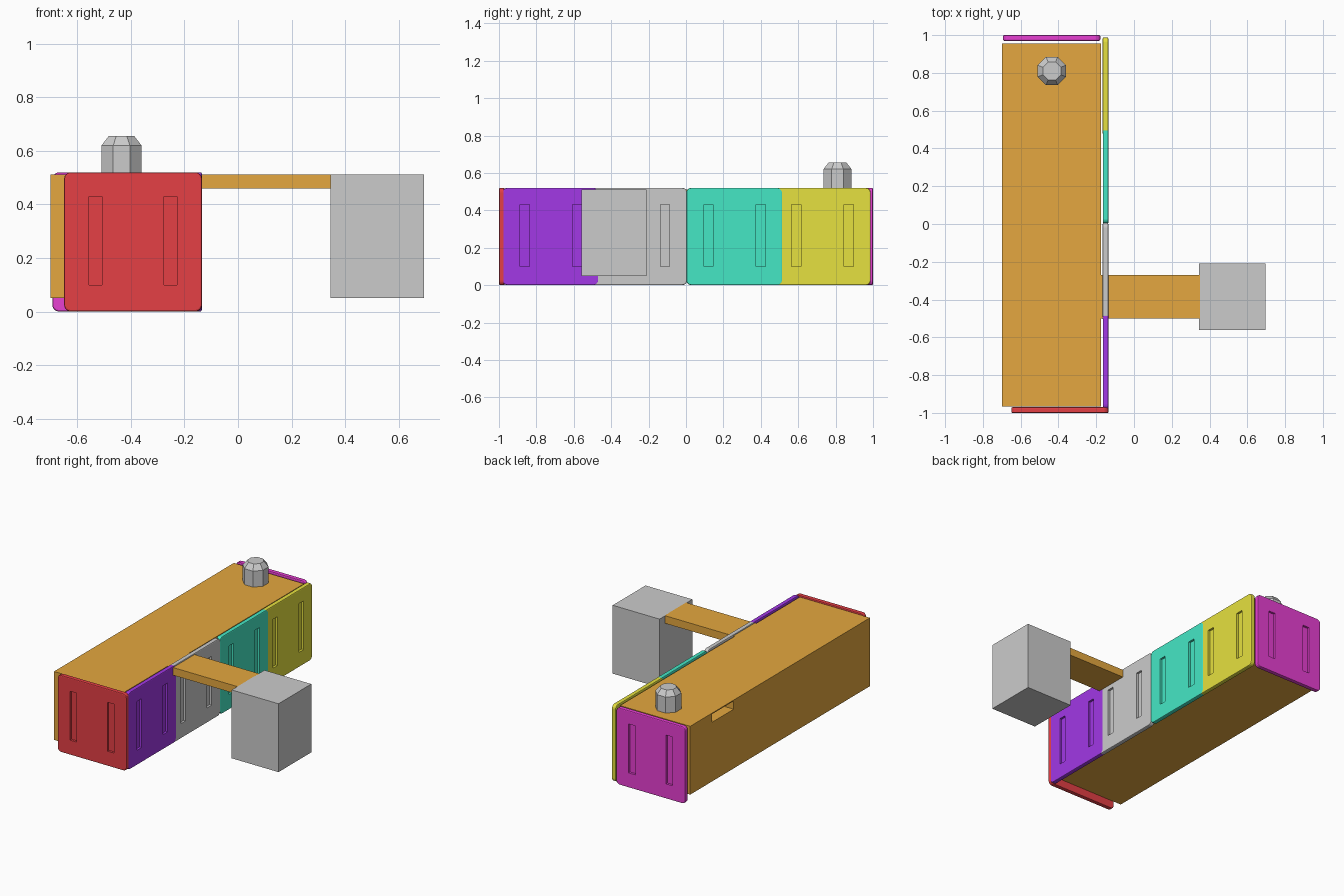
import bpy, bmesh, math
from mathutils import Matrix, Vector

if "Cube" in bpy.data.objects:
    bpy.data.objects.remove(bpy.data.objects["Cube"])


def material(name, rgb):
    m = bpy.data.materials.new(name)
    m.diffuse_color = (*rgb, 1)
    m.use_nodes = True
    m.node_tree.nodes["Principled BSDF"].inputs["Base Color"].default_value = m.diffuse_color
    return m


def make_object(name, bm, mat=None):
    bmesh.ops.recalc_face_normals(bm, faces=bm.faces)
    me = bpy.data.meshes.new(name)
    bm.to_mesh(me)
    bm.free()
    ob = bpy.data.objects.new(name, me)
    bpy.context.collection.objects.link(ob)
    if mat:
        me.materials.append(mat)
    return ob


def add_cube(bm, lo, hi):
    lo, hi = Vector(lo), Vector(hi)
    mat = Matrix.Translation((lo + hi) / 2) @ Matrix.Diagonal((*(hi - lo), 1))
    return bmesh.ops.create_cube(bm, size=1, matrix=mat)


def box(name, lo, hi, mat=None):
    bm = bmesh.new()
    add_cube(bm, lo, hi)
    return make_object(name, bm, mat)


def cut(ob, cutter):
    mod = ob.modifiers.new("cut", 'BOOLEAN')
    mod.operation = 'DIFFERENCE'
    mod.solver = 'EXACT'
    mod.object = cutter
    bpy.context.view_layer.objects.active = ob
    bpy.ops.object.modifier_apply(modifier=mod.name)
    bpy.data.objects.remove(cutter)


PANEL_W, PANEL_H, PANEL_T = 0.515, 0.52, 0.03


def panel(name, centre, angle, rgb=None):
    # Rounded plate facing local -y, with two sunken grip slots
    bm = bmesh.new()
    w, t = PANEL_W / 2, PANEL_T / 2
    add_cube(bm, (-w, -t, 0), (w, t, PANEL_H))
    corners = [e for e in bm.edges if abs(e.verts[0].co.y - e.verts[1].co.y) > 0.01]
    bmesh.ops.bevel(bm, geom=corners, offset=0.025, segments=4, profile=0.5, affect='EDGES')
    rims = [e for e in bm.edges if abs(e.verts[0].co.y - e.verts[1].co.y) < 0.001]
    bmesh.ops.bevel(bm, geom=rims, offset=0.006, segments=2, profile=0.5, affect='EDGES')
    ob = make_object(name, bm, material(name, rgb) if rgb else None)
    cb = bmesh.new()
    for s in (-1, 1):
        add_cube(cb, (s * 0.14 - 0.025, -0.1, 0.10), (s * 0.14 + 0.025, -t + 0.015, 0.43))
    cut(ob, make_object("slot_cutter", cb))
    ob.data.transform(Matrix.Translation(centre) @ Matrix.Rotation(angle, 4, 'Z'))
    return ob


orange = material("orange", (0.78, 0.39, 0.05))

# Long counter body with a small letterbox recess in its left side
body = box("counter_body", (-0.70, -0.965, 0.05), (-0.175, 0.955, 0.512), orange)
cut(body, box("recess_cutter", (-0.8, 0.49, 0.45), (-0.60, 0.72, 0.505)))

# Bridging shelf and the end block
box("shelf_arm", (-0.176, -0.50, 0.46), (0.35, -0.27, 0.512), orange)
box("end_block", (0.345, -0.56, 0.05), (0.695, -0.21, 0.512))

# Coloured front panels along the right side
side = math.pi / 2
panel("purple_panel", (-0.150, -0.723, 0), side, (0.36, 0.04, 0.79))
panel("grey_panel", (-0.1506, -0.252, 0), side)
panel("teal_panel", (-0.150, 0.26, 0), side, (0.06, 0.80, 0.56))
panel("yellow_panel", (-0.1506, 0.73, 0), side, (0.79, 0.75, 0.05))

# Panels closing the two ends
panel("red_panel", (-0.392, -0.985, 0), 0, (0.78, 0.05, 0.06))
panel("magenta_panel", (-0.436, 0.985, 0), math.pi, (0.80, 0.05, 0.65))

# Eight-sided canister with a tapered top
bm = bmesh.new()
k = 1 / math.cos(math.pi / 8)
rings = []
for r, z in ((0.075, 0.505), (0.075, 0.62), (0.048, 0.655)):
    rings.append([bm.verts.new((-0.435 + r * k * math.cos((i + 0.5) * math.pi / 4),
                                0.81 + r * k * math.sin((i + 0.5) * math.pi / 4), z))
                  for i in range(8)])
for a, b in zip(rings, rings[1:]):
    for i in range(8):
        j = (i + 1) % 8
        bm.faces.new((a[i], a[j], b[j], b[i]))
bm.faces.new(rings[0])
bm.faces.new(rings[-1])
make_object("canister", bm)
